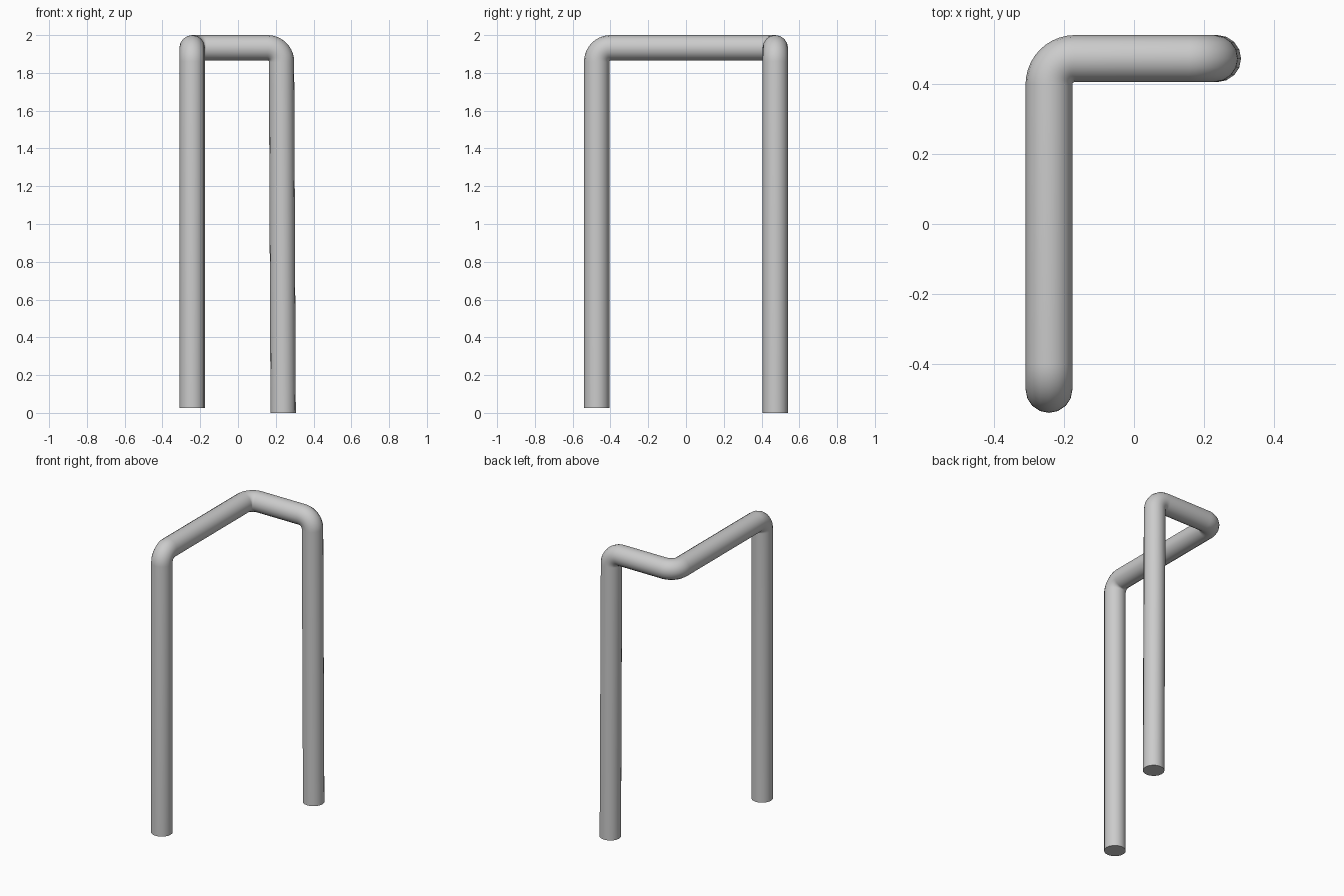
import bpy, math
from mathutils import Vector

if "Cube" in bpy.data.objects:
    bpy.data.objects.remove(bpy.data.objects["Cube"])

RADIUS = 0.067   # tube radius
BEND = 0.074     # centreline bend radius (tight inner corner)
STEPS = 10

# Centreline corners: front leg foot, three bends, back leg foot (leans slightly)
corners = [Vector(p) for p in (
    (-0.243, -0.473, 0.025),
    (-0.243, -0.473, 1.933),
    (-0.243, 0.473, 1.933),
    (0.230, 0.473, 1.933),
    (0.239, 0.473, 0.0))]


def rounded_path(pts, r, steps):
    """Replace each inner corner with a circular arc."""
    out = [pts[0]]
    for a, b, c in zip(pts, pts[1:], pts[2:]):
        u, v = (a - b).normalized(), (c - b).normalized()
        half = u.angle(v) / 2
        start = b + u * (r / math.tan(half))
        centre = b + (u + v).normalized() * (r / math.sin(half))
        e1, e2 = (start - centre).normalized(), -u
        sweep = math.pi - 2 * half
        for i in range(steps + 1):
            t = sweep * i / steps
            out.append(centre + r * (e1 * math.cos(t) + e2 * math.sin(t)))
    return out + [pts[-1]]


# Bent tube frame
path = rounded_path(corners, BEND, STEPS)
curve = bpy.data.curves.new("bent_tube", 'CURVE')
curve.dimensions = '3D'
curve.bevel_depth = RADIUS
curve.bevel_resolution = 6
curve.use_fill_caps = True
spline = curve.splines.new('POLY')
spline.points.add(len(path) - 1)
for point, co in zip(spline.points, path):
    point.co = (*co, 1)

tube = bpy.data.objects.new("bent_tube", curve)
bpy.context.collection.objects.link(tube)
bpy.context.view_layer.objects.active = tube
tube.select_set(True)
bpy.ops.object.convert(target='MESH')

# Weld the cap rims, then smooth with sharp tube ends
tube = bpy.context.object
bpy.ops.object.mode_set(mode='EDIT')
bpy.ops.mesh.select_all(action='SELECT')
bpy.ops.mesh.remove_doubles(threshold=0.0001)
bpy.ops.mesh.normals_make_consistent(inside=False)
bpy.ops.object.mode_set(mode='OBJECT')
bpy.ops.object.shade_smooth_by_angle(angle=math.radians(40))
